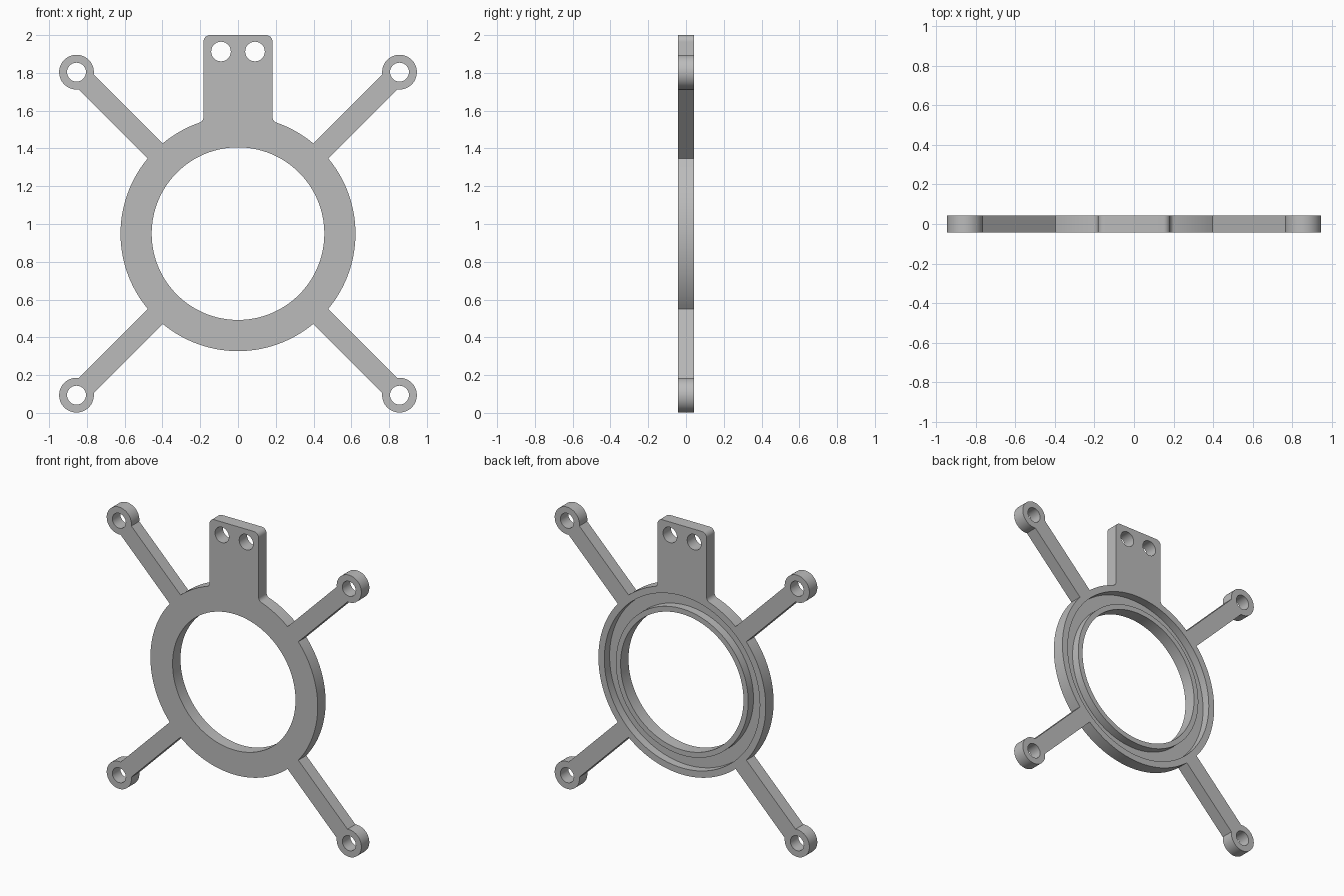
import bpy, bmesh
from math import sin, cos, asin, atan2, sqrt, pi, radians

if "Cube" in bpy.data.objects:
    bpy.data.objects.remove(bpy.data.objects["Cube"])

CZ = 0.949                      # height of the ring centre
FRONT, BACK, FLOOR = -0.042, 0.042, -0.014
RING_R, HOLE_R = 0.622, 0.457
RIM_R, LIP_R = 0.578, 0.492     # edges of the groove in the back
HUB_D, HUB_R, BOLT_R = 0.855 * sqrt(2), 0.092, 0.05
ARM_HALF = 0.0565
TAB_HALF, TAB_TOP, CORNER, FILLET = 0.183, 2.0 - CZ, 0.035, 0.03


def arc(cx, cz, r, a0, a1, n):
    """Points along an arc, relative to the ring centre."""
    return [(cx + r * cos(a0 + (a1 - a0) * i / n),
             cz + r * sin(a0 + (a1 - a0) * i / n)) for i in range(n + 1)]


def circle(cx, cz, r, n):
    return arc(cx, cz, r, 0, 2 * pi, n)[:-1]


def hub(a):
    """Rounded arm end at direction a."""
    e = asin(ARM_HALF / HUB_R)
    return arc(HUB_D * cos(a), HUB_D * sin(a), HUB_R, a - pi + e, a + pi - e, 36)


# Right half of the outline, bottom to top, then mirrored
d = asin(ARM_HALF / RING_R)
q = radians(45)
fx = TAB_HALF + FILLET
fz = sqrt((RING_R + FILLET) ** 2 - fx ** 2)
fa = atan2(fz, fx)
half = arc(0, 0, RING_R, -pi / 2, -q - d, 20)
half += hub(-q)
half += arc(0, 0, RING_R, d - q, q - d, 36)
half += hub(q)
half += arc(0, 0, RING_R, q + d, fa, 12)
half += arc(fx, fz, FILLET, fa + pi, pi, 8)[1:]
half += arc(TAB_HALF - CORNER, TAB_TOP - CORNER, CORNER, 0, pi / 2, 8)
outline = half + [(-x, z) for x, z in reversed(half[1:])]

# Bolt holes in the arm ends and the tab
bolts = [circle(sx * 0.855, sz * 0.855, BOLT_R, 32) for sx in (-1, 1) for sz in (-1, 1)]
bolts += [circle(sx * 0.09, 1.913 - CZ, 0.052, 32) for sx in (-1, 1)]
hole, rim, lip = (circle(0, 0, r, 128) for r in (HOLE_R, RIM_R, LIP_R))

bm = bmesh.new()


def loop(pts, y):
    vs = [bm.verts.new((x, y, z + CZ)) for x, z in pts]
    return vs, [bm.edges.new((vs[i - 1], vs[i])) for i in range(len(vs))]


def cap(loops, y):
    """Flat face with holes."""
    edges = [e for pts in loops for e in loop(pts, y)[1]]
    bmesh.ops.triangle_fill(bm, edges=edges, use_beauty=True, normal=(0, 1, 0))


def wall(pts, y0, y1):
    a, b = loop(pts, y0)[0], loop(pts, y1)[0]
    for i in range(len(a)):
        bm.faces.new((a[i - 1], a[i], b[i], b[i - 1]))


def band(p, q, y0, y1):
    """Flat ring between two circles."""
    a, b = loop(p, y0)[0], loop(q, y1)[0]
    for i in range(len(a)):
        bm.faces.new((a[i - 1], a[i], b[i], b[i - 1]))


# Front face, back face, and outer and hole walls
cap([outline, hole] + bolts, FRONT)
cap([outline, rim] + bolts, BACK)
for pts in [outline, hole] + bolts:
    wall(pts, FRONT, BACK)

# Groove in the back, with a raised lip around the opening
wall(rim, FLOOR, BACK)
band(rim, lip, FLOOR, FLOOR)
wall(lip, FLOOR, BACK)
band(lip, hole, BACK, BACK)

bmesh.ops.remove_doubles(bm, verts=bm.verts, dist=0.00005)
bmesh.ops.recalc_face_normals(bm, faces=bm.faces)
mesh = bpy.data.meshes.new("mounting_ring")
bm.to_mesh(mesh)
bm.free()
ring = bpy.data.objects.new("mounting_ring", mesh)
bpy.context.collection.objects.link(ring)

# Plain grey finish
grey = bpy.data.materials.new("plain_grey")
grey.use_nodes = True
colour = (0.5, 0.5, 0.5, 1)
grey.diffuse_color = colour
grey.node_tree.nodes["Principled BSDF"].inputs["Base Color"].default_value = colour
mesh.materials.append(grey)

bpy.ops.object.select_all(action='DESELECT')
ring.select_set(True)
bpy.context.view_layer.objects.active = ring
bpy.ops.object.shade_smooth_by_angle(angle=radians(30))
